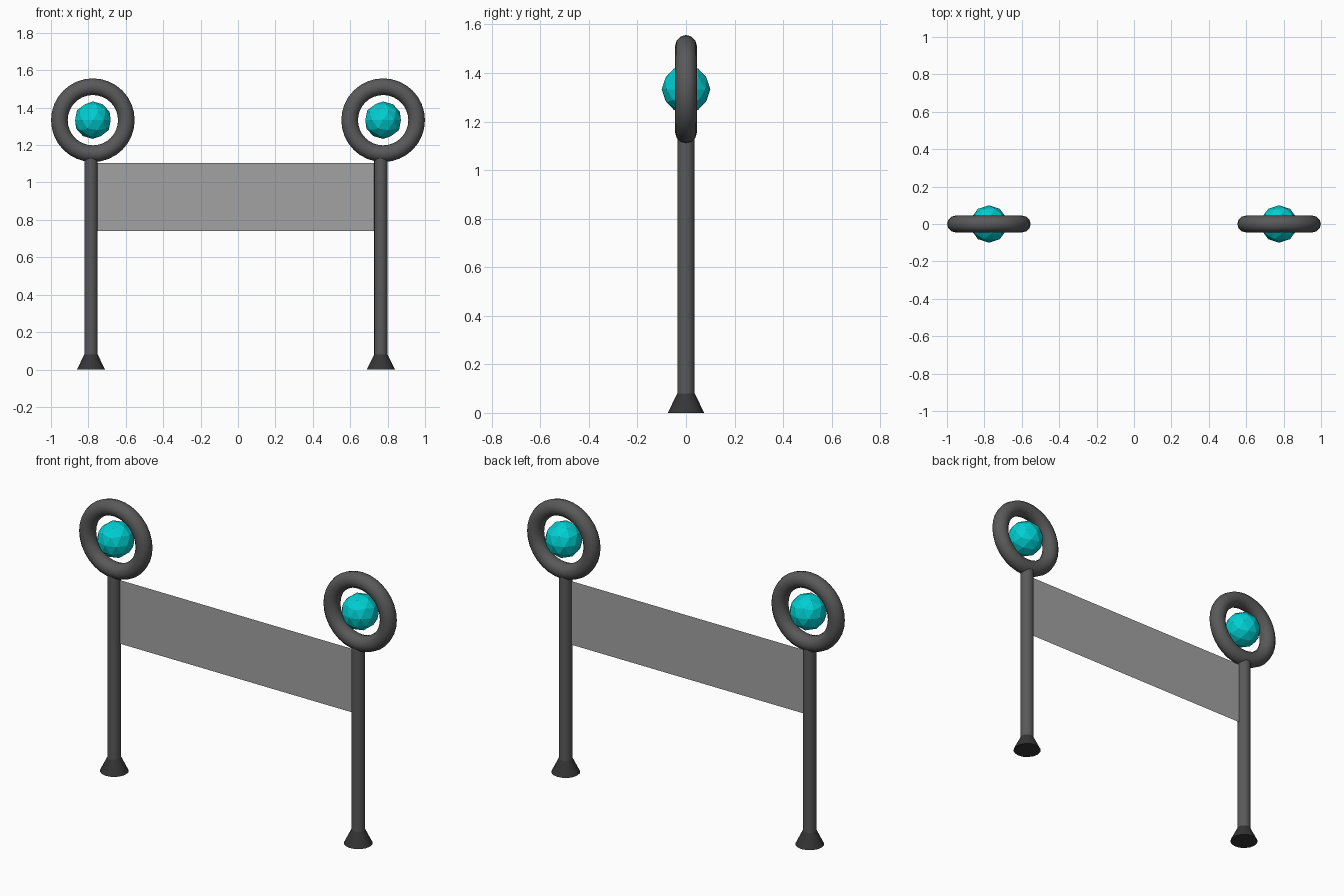
import bpy, math

if "Cube" in bpy.data.objects:
    bpy.data.objects.remove(bpy.data.objects["Cube"])

def material(name, r, g, b):
    m = bpy.data.materials.new(name)
    m.diffuse_color = (r, g, b, 1)
    m.use_nodes = True
    m.node_tree.nodes["Principled BSDF"].inputs["Base Color"].default_value = m.diffuse_color
    return m

iron = material("dark grey metal", 0.10, 0.10, 0.10)
foot_mat = material("charcoal", 0.036, 0.036, 0.036)
cloth = material("light grey panel", 0.36, 0.36, 0.36)
cyan = material("cyan", 0.0, 0.62, 0.64)

def finish(name, mat, smooth=True):
    o = bpy.context.object
    o.name = name
    o.data.materials.append(mat)
    if smooth:
        bpy.ops.object.shade_smooth_by_angle(angle=math.radians(40))
    return o

RING_Z = 1.333
# each side: pole x, ring x
for side, px, rx in (("left", -0.786, -0.776), ("right", 0.764, 0.776)):
    # flared foot
    bpy.ops.mesh.primitive_cone_add(vertices=16, radius1=0.075, radius2=0.036,
                                    depth=0.08, location=(px, 0, 0.04))
    finish(side + "_foot", foot_mat)
    # upright pole
    bpy.ops.mesh.primitive_cylinder_add(vertices=16, radius=0.036, depth=1.07,
                                        location=(px, 0, 0.595))
    finish(side + "_pole", iron)
    # ring on top
    bpy.ops.mesh.primitive_torus_add(major_segments=32, minor_segments=12,
                                     major_radius=0.179, minor_radius=0.0445,
                                     location=(rx, 0, RING_Z),
                                     rotation=(math.pi / 2, 0, 0))
    finish(side + "_ring", iron)
    # faceted ball floating in the ring
    bpy.ops.mesh.primitive_ico_sphere_add(subdivisions=2, radius=0.1,
                                          location=(rx, 0, RING_Z))
    finish(side + "_ball", cyan, smooth=False)

# thin panel stretched between the poles
x0, x1, z0, z1 = -0.765, 0.743, 0.74, 1.105
mesh = bpy.data.meshes.new("panel")
mesh.from_pydata([(x0, 0, z0), (x1, 0, z0), (x1, 0, z1), (x0, 0, z1)], [], [(0, 1, 2, 3)])
mesh.materials.append(cloth)
bpy.context.collection.objects.link(bpy.data.objects.new("panel", mesh))
